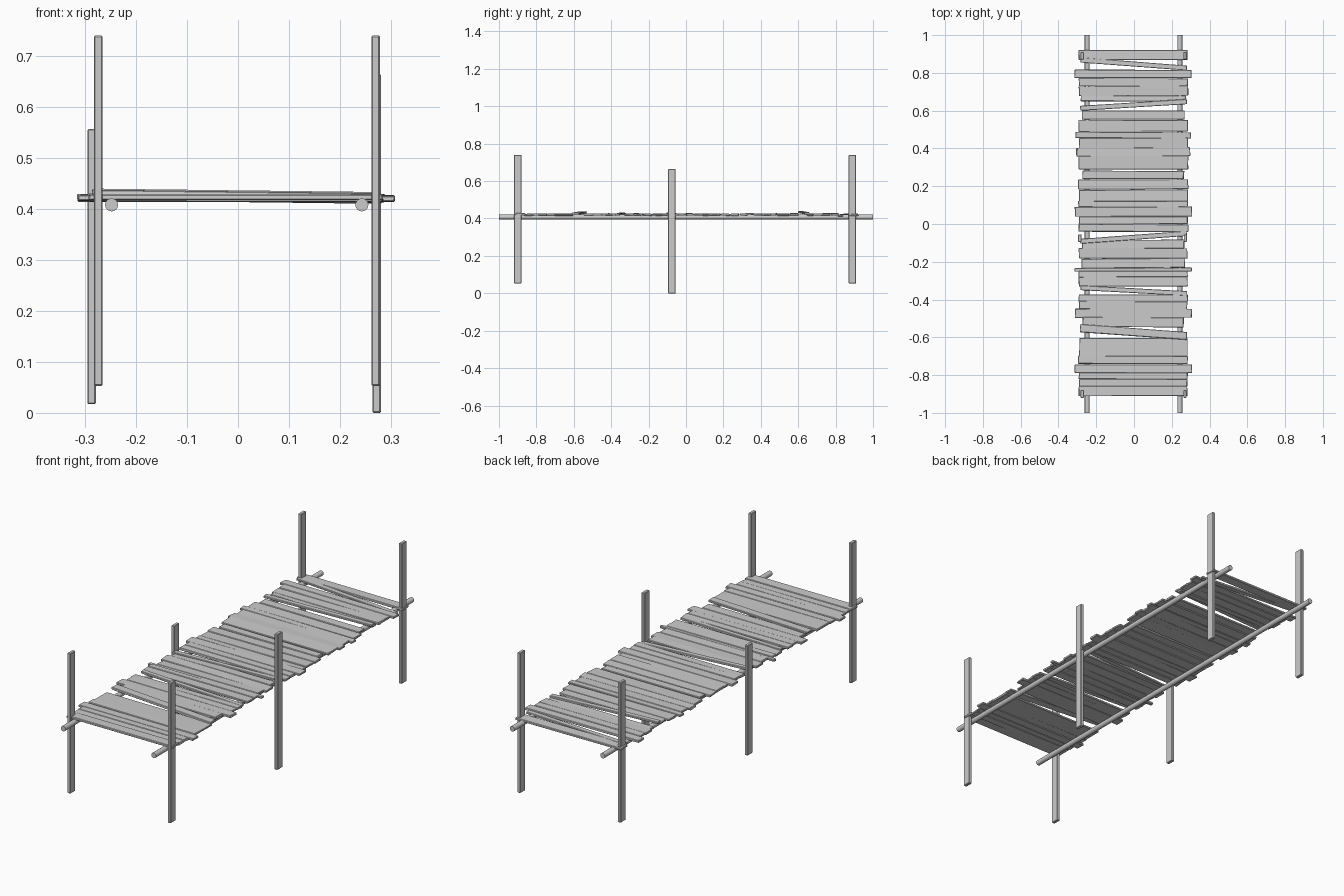
import bpy, bmesh, math, random
from mathutils import Matrix

random.seed(4)


def box(name, size, loc, rot=(0, 0, 0), jitter=0.0, bevel=0.002):
    """Chamfered timber with slightly uneven corners."""
    bm = bmesh.new()
    bmesh.ops.create_cube(bm, size=1)
    for v in bm.verts:
        v.co.x *= size[0]
        v.co.y *= size[1]
        v.co.z *= size[2]
        v.co.x += random.uniform(-jitter, jitter)
        v.co.y += random.uniform(-jitter, jitter) * 0.4
    bmesh.ops.bevel(bm, geom=bm.edges[:], offset=bevel, segments=1,
                    affect='EDGES', profile=0.5)
    me = bpy.data.meshes.new(name)
    bm.to_mesh(me)
    bm.free()
    ob = bpy.data.objects.new(name, me)
    ob.location = loc
    ob.rotation_euler = rot
    bpy.context.collection.objects.link(ob)
    return ob


# Long round rails carrying the deck
for side, x in (("left", -0.248), ("right", 0.243)):
    bpy.ops.mesh.primitive_cylinder_add(vertices=16, radius=0.0128, depth=2.0,
                                        location=(x, 0, 0.408),
                                        rotation=(math.pi / 2, 0, 0))
    bpy.context.object.name = side + "_rail"
    bpy.ops.object.shade_smooth_by_angle()


# Upright posts: x, y, bottom, top
posts = {
    "front_left_post": (-0.274, -0.90, 0.053, 0.74),
    "front_right_post": (0.270, -0.90, 0.053, 0.74),
    "middle_left_post": (-0.287, -0.075, 0.017, 0.557),
    "middle_right_post": (0.272, -0.075, 0.0, 0.665),
    "back_left_post": (-0.274, 0.89, 0.053, 0.74),
    "back_right_post": (0.270, 0.89, 0.053, 0.74),
}
for name, (x, y, z0, z1) in posts.items():
    box(name, (0.017, 0.04, z1 - z0), (x, y, (z0 + z1) / 2), bevel=0.0025)


# Straight deck planks: y from, y to, half length
planks = [
    (0.87, 0.92, .288), (0.775, 0.815, .31), (0.73, 0.77, .288),
    (0.68, 0.73, .29), (0.65, 0.68, .28), (0.555, 0.60, .27),
    (0.49, 0.55, .29), (0.455, 0.485, .305), (0.403, 0.455, .288),
    (0.36, 0.403, .30), (0.29, 0.36, .29), (0.24, 0.28, .268),
    (0.185, 0.235, .29), (0.12, 0.18, .288), (0.09, 0.12, .29),
    (0.04, 0.09, .31), (0.0, 0.037, .288), (-0.04, -0.002, .29),
    (-0.13, -0.085, .27), (-0.182, -0.13, .288), (-0.232, -0.184, .275),
    (-0.25, -0.234, .308), (-0.28, -0.25, .288), (-0.33, -0.28, .288),
    (-0.41, -0.375, .288), (-0.45, -0.41, .285), (-0.495, -0.45, .31),
    (-0.545, -0.495, .268), (-0.70, -0.605, .288), (-0.74, -0.70, .29),
    (-0.787, -0.745, .31), (-0.82, -0.788, .288), (-0.86, -0.822, .285),
    (-0.91, -0.86, .288),
]
for i, (y0, y1, h) in enumerate(planks):
    z = 0.4205 + random.uniform(-0.001, 0.0025)
    tilt = (random.uniform(-.04, .04), random.uniform(-.003, .005), random.uniform(-.006, .006))
    box(f"deck_plank_{i + 1}", (2 * h, y1 - y0 + 0.002, 0.011),
        (-0.004, (y0 + y1) / 2, z), tilt, jitter=0.003)

# Crooked planks lying askew: y at left end, y at right end, width, height
crooked = [
    (0.868, 0.825, .026, .419), (0.612, 0.648, .026, .431),
    (-0.092, -0.05, .026, .424), (-0.338, -0.368, .026, .424),
    (-0.552, -0.592, .042, .429),
]
for i, (ya, yb, w, z) in enumerate(crooked):
    box(f"crooked_plank_{i + 1}", (0.565, w, 0.011),
        (-0.002, (ya + yb) / 2, z),
        (0, 0.012, math.atan2(yb - ya, 0.56)), jitter=0.003)
